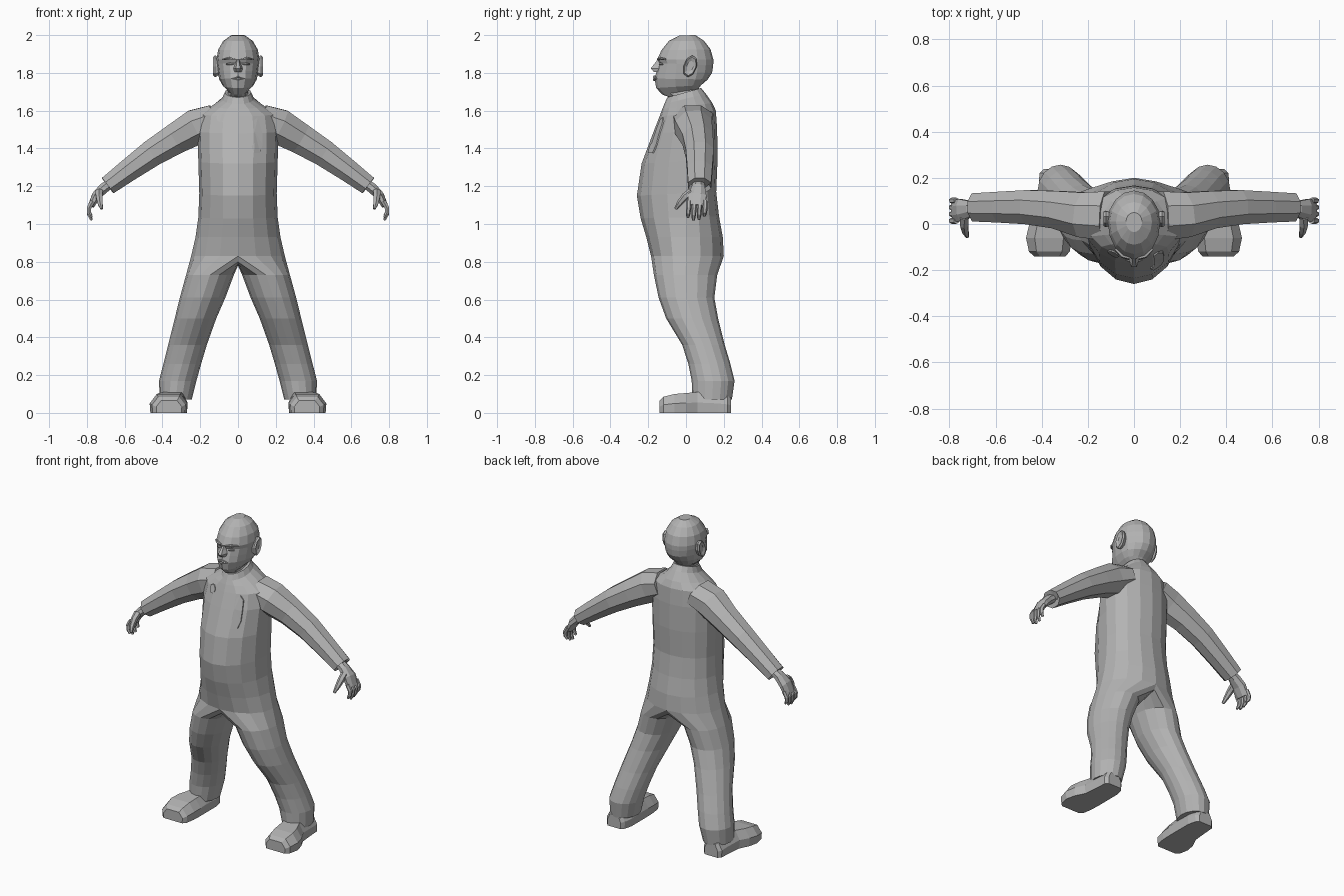
import bpy, bmesh, math
from mathutils import Vector
from mathutils.bvhtree import BVHTree

if "Cube" in bpy.data.objects:
    bpy.data.objects.remove(bpy.data.objects["Cube"])

grey = bpy.data.materials.new("plain grey")
grey.diffuse_color = (0.45, 0.45, 0.45, 1)
grey.use_nodes = True
grey.node_tree.nodes["Principled BSDF"].inputs["Base Color"].default_value = grey.diffuse_color


def finish(name, bm, mirror=True):
    bmesh.ops.recalc_face_normals(bm, faces=bm.faces)
    me = bpy.data.meshes.new(name)
    bm.to_mesh(me)
    bm.free()
    ob = bpy.data.objects.new(name, me)
    bpy.context.collection.objects.link(ob)
    me.materials.append(grey)
    if mirror:
        m = ob.modifiers.new("mirror", 'MIRROR')
        m.use_clip = True
        m.merge_threshold = 0.0005
    return ob


def skin(bm, rings, closed=True, cap=(True, True)):
    """Join rings of equal length with quads; returns the vertex rings."""
    vr = [[bm.verts.new(p) if not isinstance(p, bmesh.types.BMVert) else p
           for p in r] for r in rings]
    n = len(vr[0])
    for a, b in zip(vr, vr[1:]):
        for i in range(n if closed else n - 1):
            j = (i + 1) % n
            bm.faces.new((a[i], a[j], b[j], b[i]))
    if cap[0]:
        bm.faces.new(vr[0])
    if cap[1]:
        bm.faces.new(vr[-1])
    return vr


def arc(hw, yf, zf, yb, zb, yc=0.0, n=8):
    """Half section from front centre round the side to back centre."""
    pts = []
    for i in range(n + 1):
        a = math.pi * i / n
        c = math.cos(a)
        y = yc - c * ((yc - yf) if c > 0 else (yb - yc))
        x = hw * math.sin(a) if 0 < i < n else 0.0
        pts.append(Vector((x, y, zf + (zb - zf) * (y - yf) / (yb - yf))))
    return pts


def tube(name, path, radii, n=8, mirror=True):
    """Tube along a path; radii are (thickness, width along y)."""
    path = [Vector(p) for p in path]
    rings = []
    for i, p in enumerate(path):
        t = (path[min(i + 1, len(path) - 1)] - path[max(i - 1, 0)]).normalized()
        v = Vector((0, 1, 0))
        v = (v - t * v.dot(t)).normalized()
        u = v.cross(t)
        ru, rv = radii[i]
        rings.append([p + u * ru * math.cos(a) + v * rv * math.sin(a)
                      for a in (2 * math.pi * (k + .5) / n for k in range(n))])
    bm = bmesh.new()
    skin(bm, rings)
    return finish(name, bm, mirror)


# Overalls: torso half sections, then the leg branching off at the crotch
bm = bmesh.new()
torso = skin(bm, [arc(*r) for r in (
    (.07, -.10, 1.67, .08, 1.72), (.085, -.115, 1.635, .105, 1.69),
    (.14, -.125, 1.61, .14, 1.64), (.20, -.14, 1.57, .158, 1.60),
    (.215, -.175, 1.48, .165, 1.50), (.21, -.235, 1.32, .167, 1.34),
    (.205, -.26, 1.15, .16, 1.17), (.21, -.24, 1.03, .175, 1.04),
    (.225, -.21, .93, .195, .93), (.248, -.185, .83, .20, .83))],
    closed=False, cap=(True, False))
hip = torso[-1]
crotch = []
for k in range(1, 8):
    s = k / 8
    crotch.append(bm.verts.new((0, .20 - .385 * (1 - math.cos(math.pi * s)) / 2,
                                .83 - .05 * math.sin(math.pi * s) ** .5)))
legs = []
for z, xo, xi, yf, yb in (
        (.73, .275, .022, -.17, .165), (.61, .308, .067, -.145, .15),
        (.50, .335, .115, -.105, .17), (.36, .37, .165, -.02, .205),
        (.26, .395, .195, .012, .235), (.17, .418, .22, .03, .257),
        (.07, .415, .245, .035, .243)):
    c, h, m, d = (xo + xi) / 2, (xo - xi) / 2, (yf + yb) / 2, (yb - yf) / 2
    legs.append([Vector((c + h * math.sin(a), m - d * math.cos(a), z))
                 for a in (math.pi * k / 8 for k in range(16))])
skin(bm, [hip + crotch] + legs, cap=(False, True))
bm.normal_update()
tree = BVHTree.FromBMesh(bm)
finish("overalls", bm)

# Sleeves with a cuff lip
tube("sleeve",
     [(.12, .035, 1.555), (.22, .04, 1.515), (.33, .062, 1.452), (.455, .073, 1.375),
      (.58, .073, 1.285), (.69, .072, 1.203), (.675, .07, 1.212)],
     [(.085, .115), (.102, .105), (.088, .088), (.077, .08),
      (.065, .072), (.055, .066), (.038, .048)])

# Hands
tube("palm", [(.66, .068, 1.225), (.71, .065, 1.19), (.75, .06, 1.15), (.778, .056, 1.095)],
     [(.026, .032), (.03, .038), (.026, .052), (.018, .05)])
for i, drop in enumerate((.015, 0, .004, .022)):
    y = .014 + i * .029
    tube("finger", [(.77, y, 1.12), (.789, y, 1.085), (.788, y - .002, 1.05 + drop / 2),
                    (.775, y - .004, 1.02 + drop)],
         [(.014, .014), (.014, .014), (.012, .012), (.007, .008)], 6)
tube("thumb", [(.735, .03, 1.17), (.735, -.005, 1.145), (.73, -.035, 1.11), (.722, -.055, 1.08)],
     [(.022, .022), (.02, .02), (.015, .015), (.008, .008)], 6)

# Shoes: flat-soled sections from toe to heel
bm = bmesh.new()
sole = ((-1, 0), (-1.04, .5), (-.65, 1), (.65, 1), (1.04, .5), (1, 0))
skin(bm, [[Vector((cx + w * sx, y, h * sz)) for sx, sz in sole]
          for y, cx, w, h in ((-.14, .365, .065, .065), (-.12, .367, .085, .085),
                              (-.06, .368, .096, .10), (0, .36, .09, .105),
                              (.06, .345, .075, .11), (.17, .34, .07, .10),
                              (.22, .345, .062, .09), (.238, .345, .045, .08))])
finish("shoe", bm)

# Head and neck
bm = bmesh.new()
skin(bm, [arc(*r, yc=.01, n=8) for r in (
    (.035, -.035, 1.998, .05, 2.0), (.078, -.09, 1.97, .095, 1.97),
    (.105, -.13, 1.92, .13, 1.925), (.114, -.152, 1.872, .145, 1.87),
    (.112, -.143, 1.852, .144, 1.84), (.106, -.155, 1.81, .138, 1.80),
    (.10, -.166, 1.77, .115, 1.765), (.08, -.158, 1.72, .08, 1.735),
    (.052, -.125, 1.685, .065, 1.715), (.06, -.085, 1.67, .07, 1.69),
    (.065, -.08, 1.61, .08, 1.65))], closed=False)
finish("head", bm)

# Nose: wedge widening to the nostrils
bm = bmesh.new()
skin(bm, [[Vector((-w, -.135, z)), Vector((-w * .45, y, z)),
           Vector((w * .45, y, z)), Vector((w, -.135, z))]
          for w, y, z in ((.012, -.152, 1.868), (.017, -.17, 1.845),
                          (.027, -.187, 1.824), (.024, -.17, 1.805))])
finish("nose", bm, False)

# Brows, eyes, lips
tube("brow", [(.018, -.148, 1.872), (.05, -.139, 1.877), (.08, -.108, 1.872)],
     [(.006, .007), (.008, .009), (.004, .006)], 6)
tube("eye", [(.022, -.14, 1.847), (.042, -.134, 1.848), (.062, -.122, 1.846)],
     [(.003, .003), (.008, .009), (.003, .003)], 6)
for name, z in (("upper_lip", 1.779), ("lower_lip", 1.765)):
    tube(name, [(-.035, -.155, 1.77), (0, -.167, z), (.035, -.155, 1.77)],
         [(.002, .003), (.008, .009), (.002, .003)], 6, False)

# Ears
bm = bmesh.new()
skin(bm, [[Vector((x, .022 + r * .036 * math.cos(a) - .012 * math.sin(a) * r * -1,
                   1.835 + r * .058 * math.sin(a)))
           for a in (2 * math.pi * k / 8 for k in range(8))]
          for x, r in ((.095, .75), (.122, 1), (.132, .85), (.124, .5))])
finish("ear", bm)


def chest_plate(name, outline, thick=.007):
    """Thin plate whose outline is dropped onto the chest."""
    bm = bmesh.new()
    front, back = [], []
    for x, z in outline:
        y = tree.ray_cast(Vector((abs(x), -1, z)), Vector((0, 1, 0)))[0].y
        front.append(Vector((x, y - thick, z)))
        back.append(Vector((x, y + .002, z)))
    skin(bm, [back, front])
    bmesh.ops.triangulate(bm, faces=[f for f in bm.faces if len(f.verts) > 4])
    finish(name, bm, False)


# Chest badge and long name tag plate
chest_plate("round_badge", [(-.09 + .024 * math.cos(a), 1.562 + .024 * math.sin(a))
                            for a in (math.pi * k / 5 for k in range(10))])
right = [(.125, 1.54), (.13, 1.48), (.13, 1.42), (.118, 1.375)]
left = [(.085, 1.375), (.072, 1.41), (.088, 1.43), (.088, 1.49), (.085, 1.55), (.105, 1.565)]
chest_plate("chest_tag", right + left)
